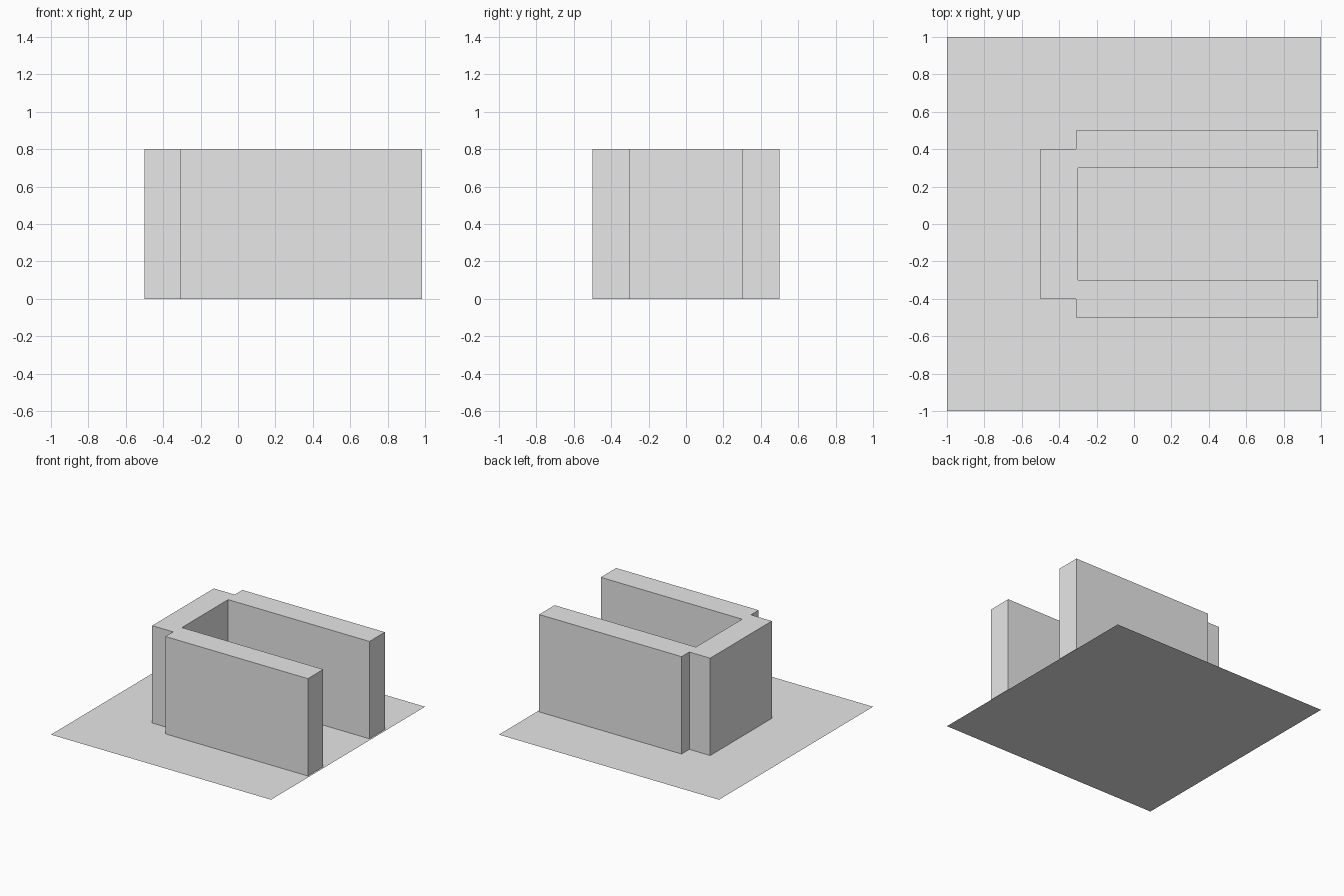
import bpy
import bmesh
from mathutils import Matrix, Vector

cube = bpy.data.objects.get("Cube")
if cube:
    bpy.data.objects.remove(cube, do_unlink=True)

GREY = (0.8, 0.8, 0.8, 1.0)
grey = bpy.data.materials.new("plain_grey")
grey.use_nodes = True
grey.diffuse_color = GREY
grey.node_tree.nodes["Principled BSDF"].inputs["Base Color"].default_value = GREY

WALL_HEIGHT = 0.8


def add_object(name, bm):
    mesh = bpy.data.meshes.new(name)
    bm.to_mesh(mesh)
    bm.free()
    mesh.materials.append(grey)
    obj = bpy.data.objects.new(name, mesh)
    bpy.context.collection.objects.link(obj)
    return obj


def add_wall(name, x_range, y_range):
    """Box standing on the ground over the given footprint."""
    (x0, x1), (y0, y1) = x_range, y_range
    size = Vector((x1 - x0, y1 - y0, WALL_HEIGHT))
    centre = Vector((x0 + x1, y0 + y1, WALL_HEIGHT)) / 2
    bm = bmesh.new()
    bmesh.ops.create_cube(bm, size=1, matrix=Matrix.LocRotScale(centre, None, size))
    return add_object(name, bm)


# Thin square ground sheet
sheet = bmesh.new()
bmesh.ops.create_grid(sheet, x_segments=1, y_segments=1, size=1)
add_object("ground_sheet", sheet)

# Closed end of the U
add_wall("end_wall", (-0.5, -0.3), (-0.4, 0.4))

# Two parallel long walls, set slightly outside the end wall
add_wall("front_side_wall", (-0.31, 0.985), (-0.5, -0.3))
add_wall("back_side_wall", (-0.31, 0.985), (0.3, 0.5))
